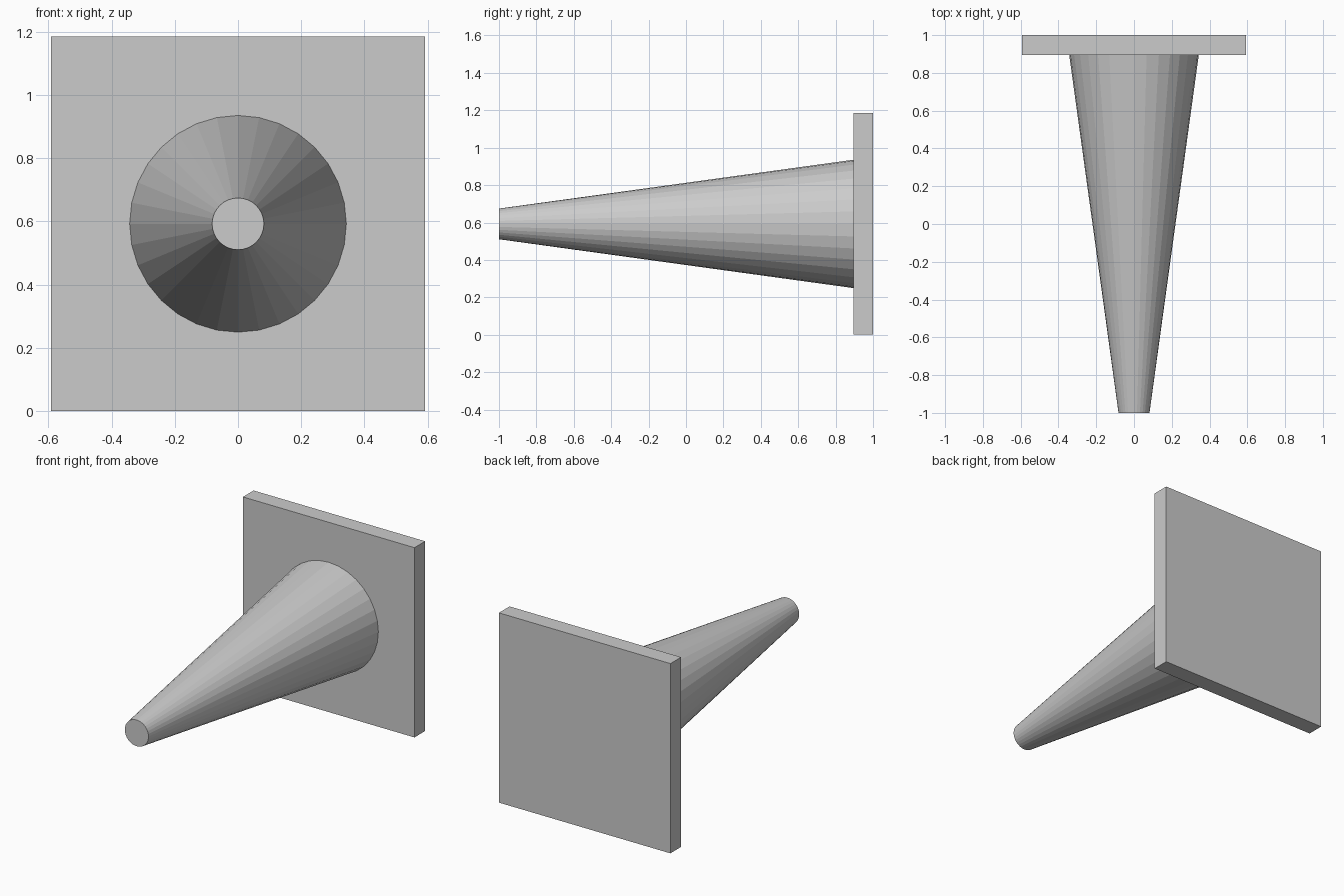
import bpy
from math import pi

if "Cube" in bpy.data.objects:
    bpy.data.objects.remove(bpy.data.objects["Cube"])

SIDE = 1.185        # square base edge
THICK = 0.105       # base thickness
MID_Z = SIDE / 2    # cone axis height
FACE_Y = 1 - THICK  # front face of the base

# Square base plate, standing upright at the back
bpy.ops.mesh.primitive_cube_add(size=1, location=(0, 1 - THICK / 2, MID_Z))
base = bpy.context.object
base.name = "base_plate"
base.scale = (SIDE, THICK, SIDE)
bpy.ops.object.transform_apply(location=False, rotation=False, scale=True)

# Flat-shaded tapered body, pointing forward with a blunt tip
length = FACE_Y + 1
bpy.ops.mesh.primitive_cone_add(vertices=32, radius1=0.343, radius2=0.082,
                                depth=length,
                                location=(0, FACE_Y - length / 2, MID_Z),
                                rotation=(pi / 2, 0, 0))
bpy.context.object.name = "cone_body"
